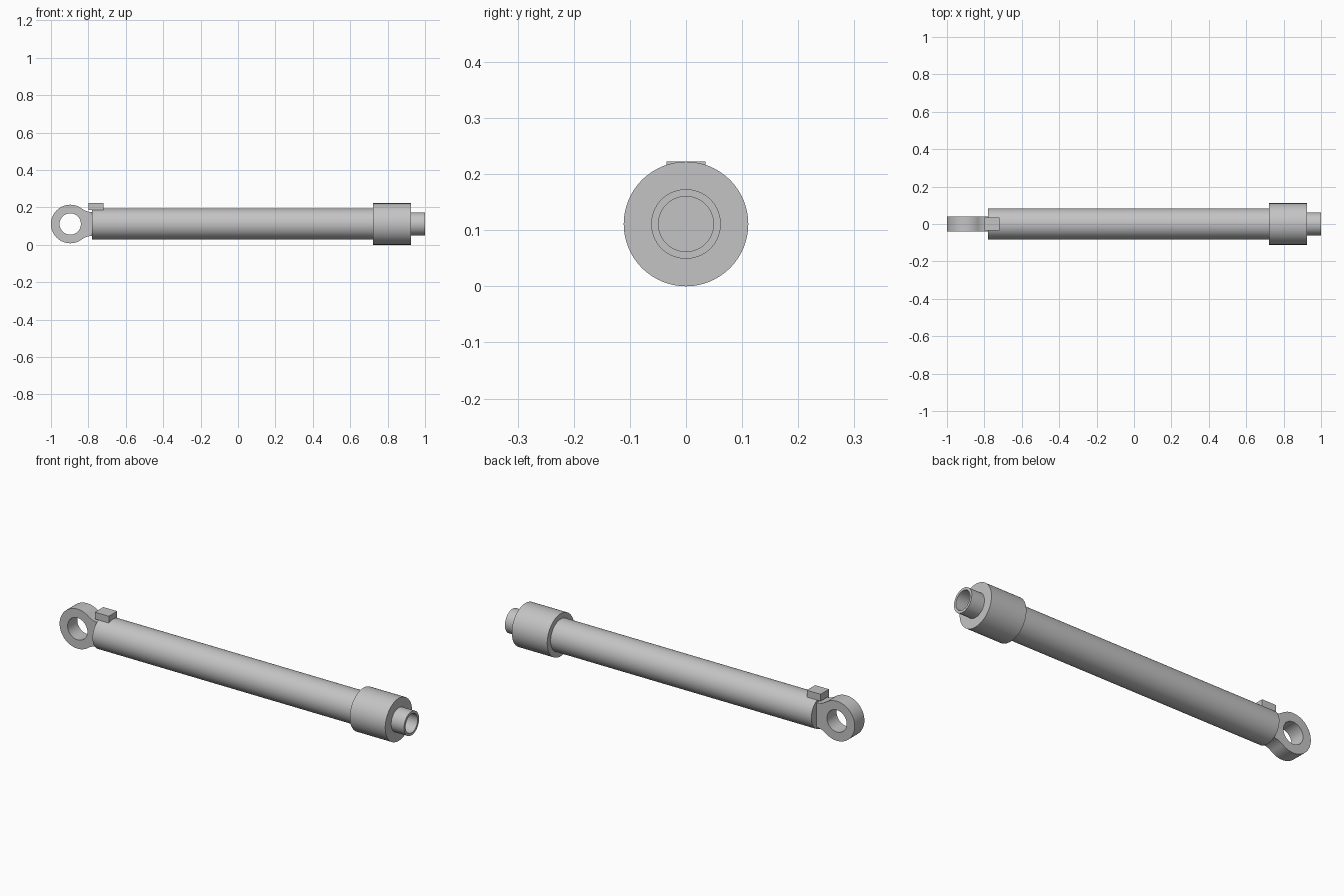
import bpy
import bmesh
from math import atan2, cos, pi, radians, sin

cube = bpy.data.objects.get("Cube")
if cube:
    bpy.data.objects.remove(cube, do_unlink=True)

AXIS_Z = 0.111
SIDES = 96

steel = bpy.data.materials.new("steel grey")
steel.use_nodes = True
colour = (0.55, 0.55, 0.55, 1)
steel.diffuse_color = colour
steel.node_tree.nodes["Principled BSDF"].inputs["Base Color"].default_value = colour


def finish(bm, name):
    """Turn a bmesh into a named, smooth-shaded steel object."""
    bmesh.ops.recalc_face_normals(bm, faces=bm.faces)
    mesh = bpy.data.meshes.new(name)
    bm.to_mesh(mesh)
    bm.free()
    mesh.materials.append(steel)
    obj = bpy.data.objects.new(name, mesh)
    bpy.context.collection.objects.link(obj)
    bpy.ops.object.select_all(action="DESELECT")
    obj.select_set(True)
    bpy.context.view_layer.objects.active = obj
    bpy.ops.object.shade_smooth_by_angle(angle=radians(30))
    return obj


def bridge(bm, a, b):
    for i in range(len(a)):
        j = (i + 1) % len(a)
        bm.faces.new((a[i], a[j], b[j], b[i]))


def turned(name, profile, closed=False):
    """Revolve (x, radius) points about the long axis; cap or close the ends."""
    bm = bmesh.new()
    rings = [[bm.verts.new((x, r * cos(2 * pi * i / SIDES),
                            AXIS_Z + r * sin(2 * pi * i / SIDES)))
              for i in range(SIDES)] for x, r in profile]
    for a, b in zip(rings, rings[1:]):
        bridge(bm, a, b)
    if closed:
        bridge(bm, rings[-1], rings[0])
    else:
        bm.faces.new(rings[0])
        bm.faces.new(rings[-1])
    return finish(bm, name)


# Barrel, gland and hollow rod
turned("barrel", [(-0.78, 0.083), (0.73, 0.083)])
turned("gland", [(0.722, 0.111), (0.926, 0.111)])
turned("rod", [(0.9, 0.062), (1.0, 0.062), (1.0, 0.049), (0.3, 0.049)])

# Mounting eye: ring blended by fillets into a short neck
EYE_X, EYE_R, HOLE_R, HALF_W = -0.897, 0.103, 0.057, 0.04
NECK, REACH, END = 0.064, 0.118, 0.135
fillet = (REACH**2 + NECK**2 - EYE_R**2) / (2 * (EYE_R - NECK))
tangent = atan2(NECK + fillet, REACH)
upper = [(END, NECK * i / 6) for i in range(1, 7)]
for i in range(13):
    a = -pi / 2 + (tangent - pi / 2) * i / 12
    upper.append((REACH + fillet * cos(a), NECK + fillet + fillet * sin(a)))
for i in range(1, 40):
    a = tangent + (pi - tangent) * i / 40
    upper.append((EYE_R * cos(a), EYE_R * sin(a)))
outline = [(END, 0)] + upper + [(-EYE_R, 0)] + [(x, -z) for x, z in reversed(upper)]
hole = [(HOLE_R * cos(atan2(z, x)), HOLE_R * sin(atan2(z, x))) for x, z in outline]

bm = bmesh.new()
loops = [[bm.verts.new((EYE_X + x, y, AXIS_Z + z)) for x, z in shape]
         for shape, y in ((outline, -HALF_W), (outline, HALF_W),
                          (hole, HALF_W), (hole, -HALF_W))]
for k in range(4):
    bridge(bm, loops[k], loops[(k + 1) % 4])
finish(bm, "mounting_eye")

# Port block on top of the barrel
bm = bmesh.new()
bmesh.ops.create_cube(bm, size=1)
bmesh.ops.scale(bm, vec=(0.08, 0.069, 0.036), verts=bm.verts)
bmesh.ops.translate(bm, vec=(-0.76, 0, 0.204), verts=bm.verts)
finish(bm, "port_block")
